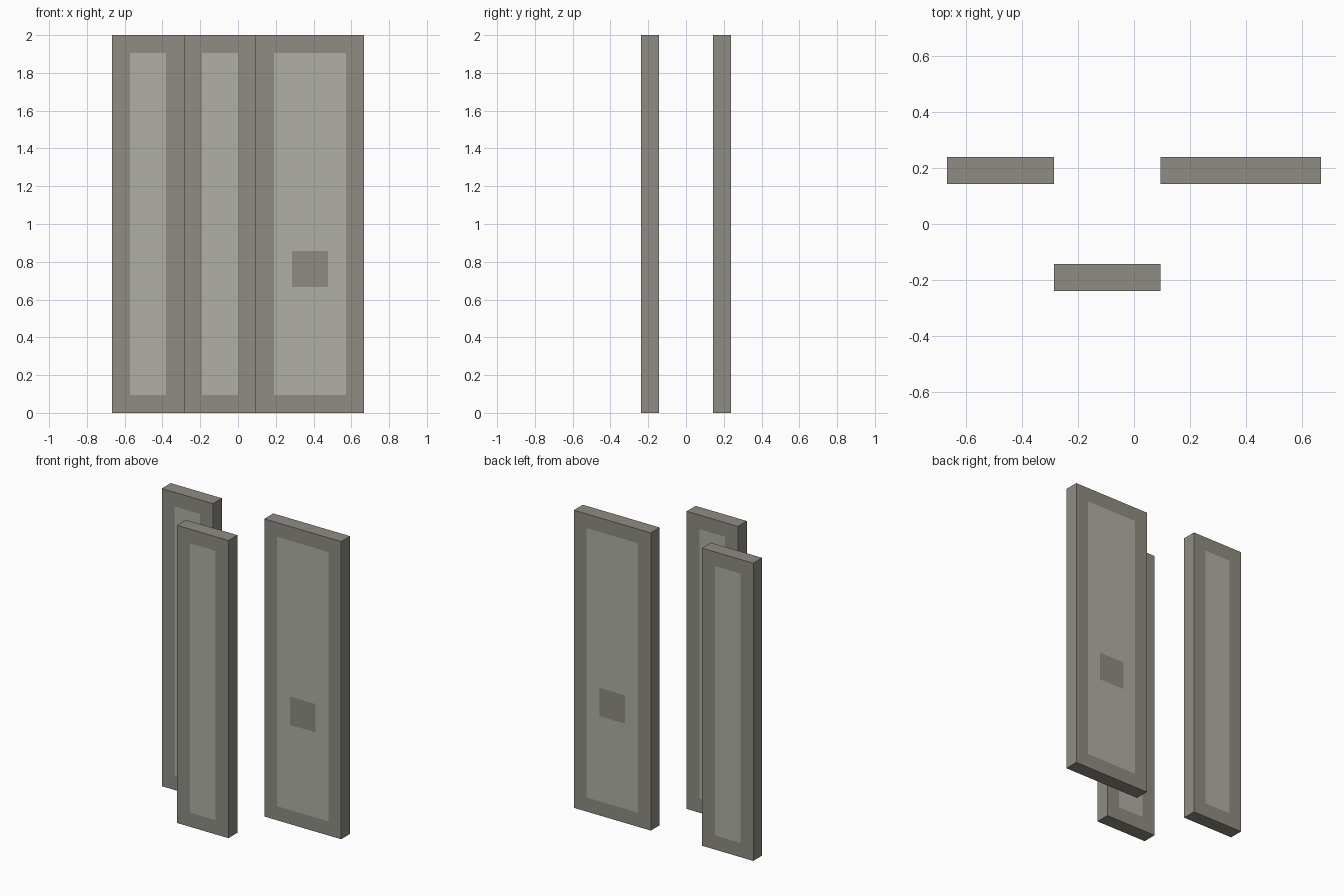
import bpy
import bmesh
from mathutils import Matrix, Vector

if "Cube" in bpy.data.objects:
    bpy.data.objects.remove(bpy.data.objects["Cube"])

U = 2 / 21  # one module: frame width and panel thickness
HEIGHT = 21


def material(name, colour):
    mat = bpy.data.materials.new(name)
    mat.diffuse_color = (*colour, 1)
    mat.use_nodes = True
    mat.node_tree.nodes["Principled BSDF"].inputs["Base Color"].default_value = mat.diffuse_color
    return mat


FRAME = material("frame_grey", (0.275, 0.262, 0.223))
INSET = material("inset_light_grey", (0.435, 0.435, 0.385))


def inside(point, rect):
    x0, x1, z0, z1 = rect
    return x0 * U < point.x < x1 * U and z0 * U < point.z < z1 * U


def panel(name, x0, x1, y, patch=None):
    """Slab with a flush light field on front and back, and an optional dark patch."""
    field = (x0 + 1, x1 - 1, 1, HEIGHT - 1)
    bm = bmesh.new()
    bmesh.ops.create_cube(bm, size=U, matrix=(
        Matrix.Translation(((x0 + x1) / 2 * U, y * U, HEIGHT / 2 * U))
        @ Matrix.Diagonal((x1 - x0, 1, HEIGHT, 1))))

    # Score the slab along the borders of the coloured areas
    for rect in filter(None, (field, patch)):
        for i, value in enumerate(rect):
            axis = Vector((1, 0, 0)) if i < 2 else Vector((0, 0, 1))
            bmesh.ops.bisect_plane(bm, geom=bm.verts[:] + bm.edges[:] + bm.faces[:],
                                   plane_co=axis * value * U, plane_no=axis)

    # Colour the broad faces only
    bm.normal_update()
    for face in bm.faces:
        centre = face.calc_center_median()
        light = abs(face.normal.y) > 0.9 and inside(centre, field)
        dark = patch is not None and inside(centre, patch)
        face.material_index = int(light and not dark)

    mesh = bpy.data.meshes.new(name)
    bm.to_mesh(mesh)
    bm.free()
    mesh.materials.append(FRAME)
    mesh.materials.append(INSET)
    bpy.context.collection.objects.link(bpy.data.objects.new(name, mesh))


# Two staggered narrow panels and one wide panel with a square patch
panel("left_panel", -7, -3, 2)
panel("middle_panel", -3, 1, -2)
panel("wide_panel", 1, 7, 2, patch=(3, 5, 7, 9))
